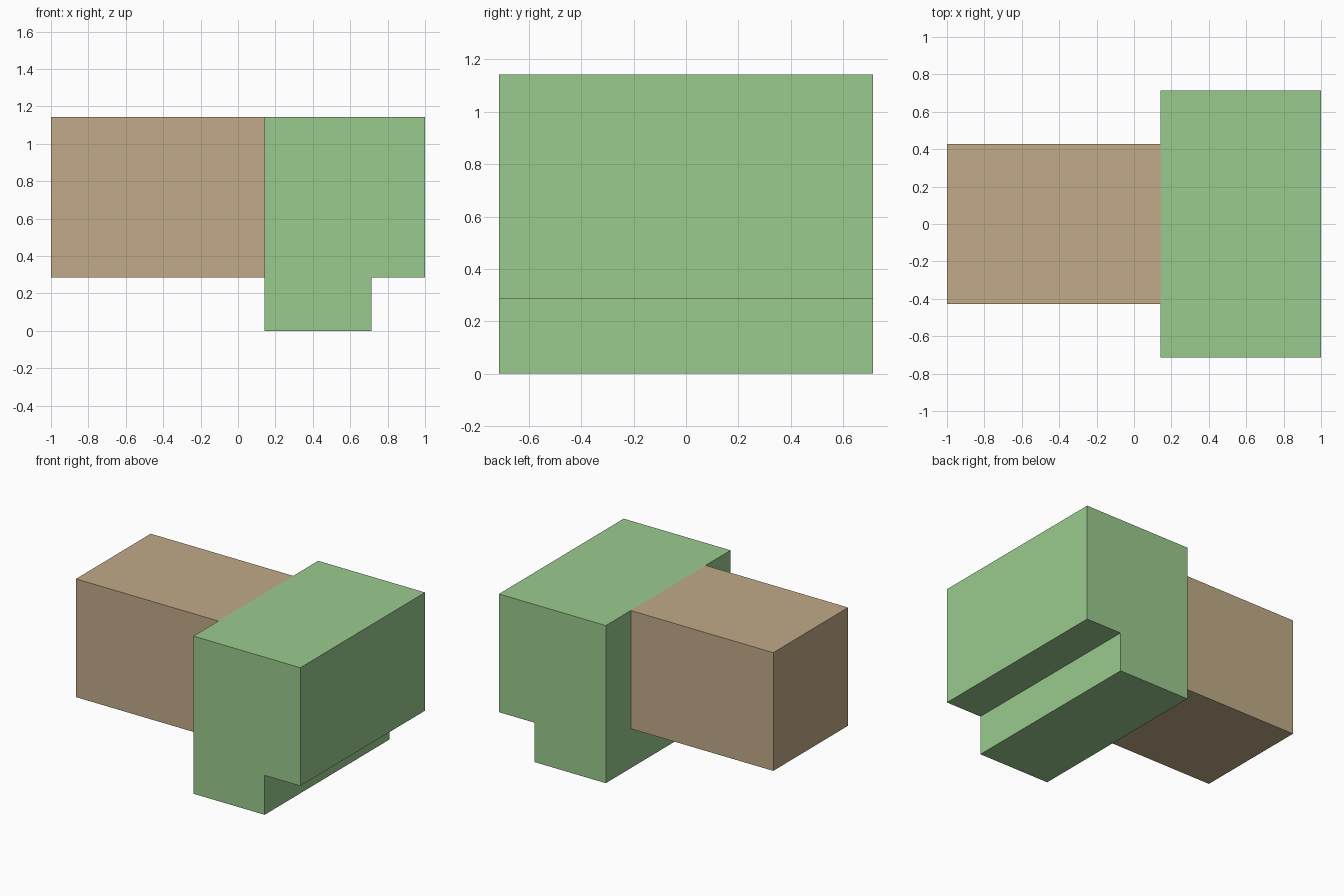
import bpy, bmesh

if "Cube" in bpy.data.objects:
    bpy.data.objects.remove(bpy.data.objects["Cube"])

U = 1 / 7  # the model sits on a grid of sevenths


def material(name, rgb):
    m = bpy.data.materials.new(name)
    m.diffuse_color = (*rgb, 1)
    m.use_nodes = True
    m.node_tree.nodes["Principled BSDF"].inputs["Base Color"].default_value = m.diffuse_color
    return m


def extrude_profile(name, profile, half_depth, mat):
    """Extrude an (x, z) outline along y, symmetric about y = 0."""
    bm = bmesh.new()
    face = bm.faces.new([bm.verts.new((x * U, -half_depth * U, z * U)) for x, z in profile])
    new = bmesh.ops.extrude_face_region(bm, geom=[face])["geom"]
    verts = [g for g in new if isinstance(g, bmesh.types.BMVert)]
    bmesh.ops.translate(bm, verts=verts, vec=(0, 2 * half_depth * U, 0))
    bmesh.ops.recalc_face_normals(bm, faces=bm.faces)
    mesh = bpy.data.meshes.new(name)
    bm.to_mesh(mesh)
    bm.free()
    mesh.materials.append(mat)
    obj = bpy.data.objects.new(name, mesh)
    bpy.context.collection.objects.link(obj)
    return obj


# Tan handle block
extrude_profile("handle_block", [(-7, 2), (1, 2), (1, 8), (-7, 8)], 3,
                material("tan", (0.533, 0.402, 0.246)))

# Green head with a stepped underside
extrude_profile("stepped_head", [(1, 0), (5, 0), (5, 2), (7, 2), (7, 8), (1, 8)], 5,
                material("light green", (0.323, 0.591, 0.270)))
